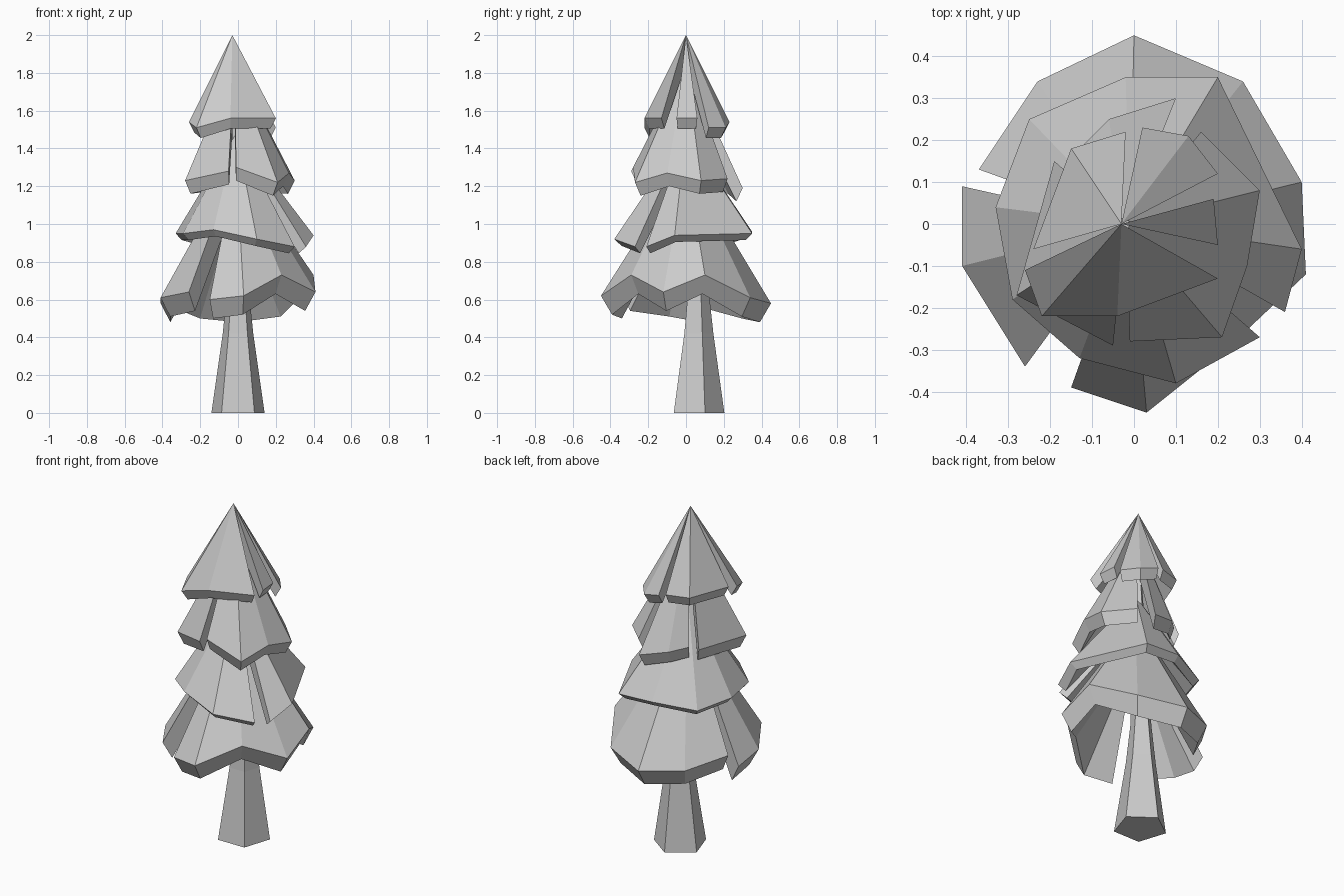
import bpy
import bmesh
import math

default_cube = bpy.data.objects.get("Cube")
if default_cube:
    bpy.data.objects.remove(default_cube, do_unlink=True)


def make_material(name, value):
    material = bpy.data.materials.new(name)
    material.use_nodes = True
    colour = (value, value, value, 1)
    material.diffuse_color = colour
    material.node_tree.nodes["Principled BSDF"].inputs["Base Color"].default_value = colour
    return material


grey = make_material("plain grey", 0.6)


def finish(bm, name):
    """Turn a bmesh into a flat shaded object."""
    bmesh.ops.recalc_face_normals(bm, faces=bm.faces[:])
    mesh = bpy.data.meshes.new(name)
    bm.to_mesh(mesh)
    bm.free()
    mesh.materials.append(grey)
    tree_part = bpy.data.objects.new(name, mesh)
    bpy.context.collection.objects.link(tree_part)
    return tree_part


def add_panel(bm, rim, apex, drop, inset, thickness):
    """One hollow sheet of foliage: outer fan, rim band, inner fan, closed ends."""
    ax, ay, az = apex
    tip = bm.verts.new(apex)
    inner_tip = bm.verts.new((ax, ay, az - thickness))
    outer = [bm.verts.new(point) for point in rim]
    inner = [bm.verts.new((ax + (x - ax) * inset, ay + (y - ay) * inset, z - drop))
             for x, y, z in rim]
    for i in range(len(rim) - 1):
        j = i + 1
        bm.faces.new((tip, outer[i], outer[j]))
        bm.faces.new((outer[i], inner[i], inner[j], outer[j]))
        bm.faces.new((inner_tip, inner[j], inner[i]))
    for end in (0, -1):
        bm.faces.new((tip, inner_tip, inner[end], outer[end]))


def foliage_tier(name, apex, drop, inset, thickness, panels):
    bm = bmesh.new()
    for rim in panels:
        add_panel(bm, rim, apex, drop, inset, thickness)
    return finish(bm, name)


# Tapering five sided trunk
def trunk(name, rings, sides):
    bm = bmesh.new()
    loops = []
    for cx, cy, z, radius in rings:
        loop = []
        for i in range(sides):
            angle = math.pi / 2 + math.tau * i / sides
            loop.append(bm.verts.new((cx + radius * math.cos(angle),
                                      cy + radius * math.sin(angle), z)))
        loops.append(loop)
    for low, high in zip(loops, loops[1:]):
        for i in range(sides):
            j = (i + 1) % sides
            bm.faces.new((low[i], low[j], high[j], high[i]))
    bm.faces.new(loops[0])
    bm.faces.new(loops[-1])
    return finish(bm, name)


trunk("trunk", [(0, .055, 0, .148), (0, .06, .42, .085),
                (0, .06, .65, .06), (-.02, 0, 1.85, .012)], 5)

# Lowest skirt: a long wrap and a separate side panel
foliage_tier("foliage_bottom", (-.01, 0, 1.33), .1, .87, .2, [
    [(-.15, -.39, .6), (.03, -.45, .62), (.23, -.29, .73), (.41, -.12, .64),
     (.4, .1, .73), (.26, .34, .61), (0, .45, .58), (-.23, .34, .6), (-.37, .13, .65)],
    [(-.41, .09, .58), (-.41, -.1, .61), (-.26, -.34, .64)],
])

# Second skirt: one wrap with a narrow split
foliage_tier("foliage_lower", (-.01, 0, 1.48), .035, .9, .15, [
    [(.36, -.21, .88), (.4, -.06, .94), (.2, .35, .95), (-.02, .35, .96),
     (-.25, .25, .93), (-.33, .04, .95), (-.29, -.18, .95), (-.13, -.32, .97),
     (.1, -.38, .92), (.3, -.27, .88)],
])

# Third skirt: three panels
foliage_tier("foliage_upper", (-.02, 0, 1.85), .07, .89, .2, [
    [(-.01, -.28, 1.3), (.21, -.27, 1.22), (.27, -.1, 1.27),
     (.3, .08, 1.23), (.16, .22, 1.24)],
    [(.1, .3, 1.19), (-.06, .25, 1.23), (-.14, .17, 1.25)],
    [(-.19, .15, 1.24), (-.28, -.17, 1.23), (-.05, -.29, 1.28)],
])

# Crown: four panels meeting at the tip
foliage_tier("foliage_crown", (-.03, 0, 2), .055, .88, .15, [
    [(.2, -.13, 1.56), (-.04, -.22, 1.56), (-.22, -.22, 1.51), (-.26, -.11, 1.54)],
    [(-.24, -.06, 1.55), (-.15, .18, 1.55), (-.02, .22, 1.55)],
    [(.02, .23, 1.54), (.13, .21, 1.51), (.2, .12, 1.51)],
    [(.19, .06, 1.56), (.2, -.05, 1.56)],
])
